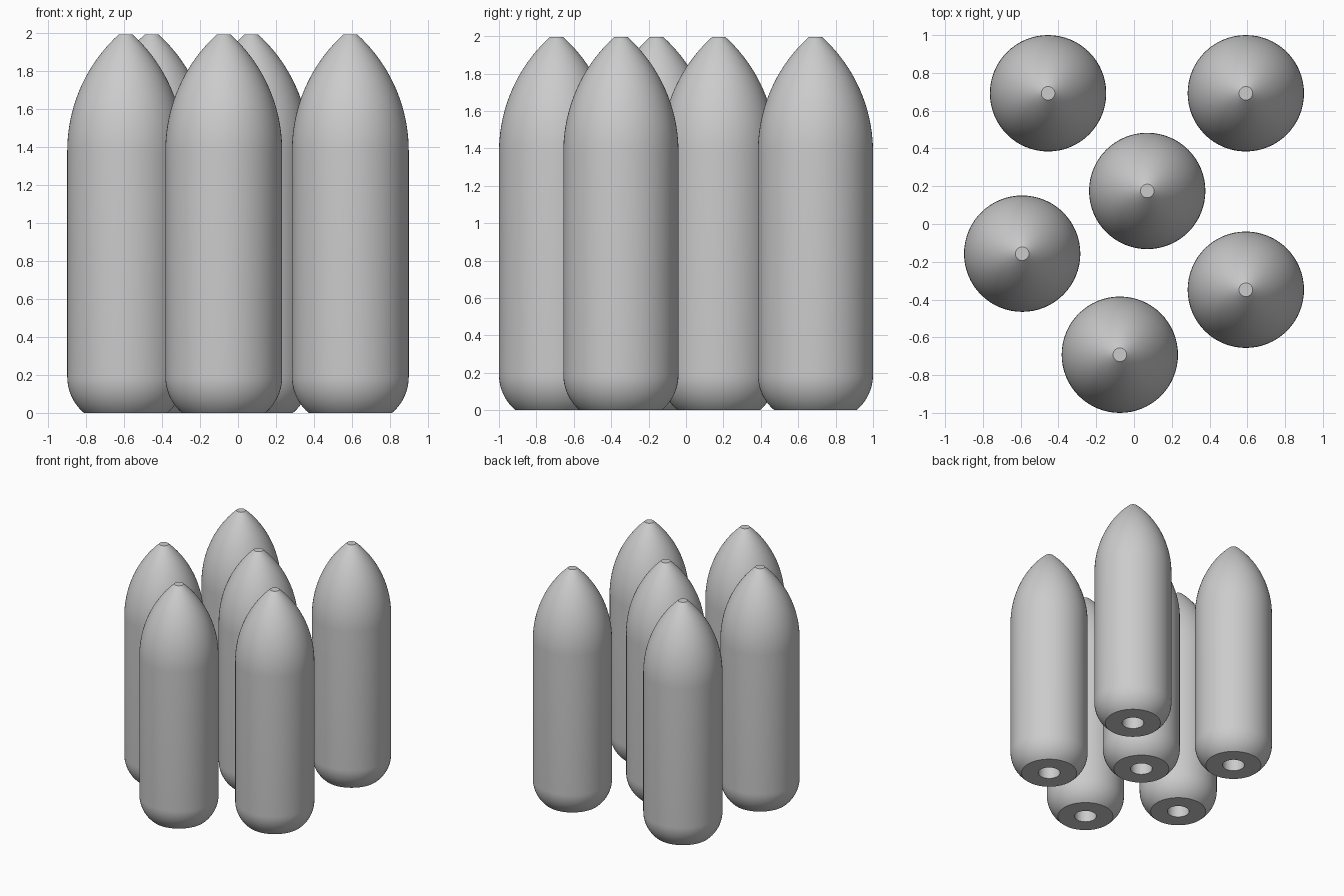
import bpy, bmesh, math

if "Cube" in bpy.data.objects:
    bpy.data.objects.remove(bpy.data.objects["Cube"])

RADIUS, HEIGHT, SEGMENTS = 0.308, 1.995, 64
BASE_R, BASE_H = 0.22, 0.19        # flat foot and height of its rounded edge
TIP_R, NOSE_Z = 0.036, 1.38        # blunt tip and start of the curved nose
BORE_R, BORE_DEPTH = 0.087, 0.3    # socket in the underside

grey = bpy.data.materials.new("plain grey")
grey.diffuse_color = (0.6, 0.6, 0.6, 1)
grey.use_nodes = True
grey.node_tree.nodes["Principled BSDF"].inputs["Base Color"].default_value = grey.diffuse_color


def arc(drop, rise, steps):
    """Points (inset, height) on an arc that starts tangent to the wall."""
    r = (drop ** 2 + rise ** 2) / (2 * drop)
    end = math.asin(rise / r)
    return [(r * (1 - math.cos(end * i / steps)), r * math.sin(end * i / steps))
            for i in range(steps + 1)]


# Half profile from the socket ceiling, around the outside, to the tip
profile = [(0, BORE_DEPTH), (BORE_R, BORE_DEPTH), (BORE_R, 0)]
profile += [(RADIUS - d, BASE_H - h) for d, h in reversed(arc(RADIUS - BASE_R, BASE_H, 10))]
profile += [(RADIUS - d, NOSE_Z + h) for d, h in arc(RADIUS - TIP_R, HEIGHT - NOSE_Z, 20)]
profile += [(0, HEIGHT)]

# Revolve the profile into one shell
bm = bmesh.new()
verts = [bm.verts.new((r, 0, z)) for r, z in profile]
edges = [bm.edges.new(pair) for pair in zip(verts, verts[1:])]
bmesh.ops.spin(bm, geom=verts + edges, cent=(0, 0, 0), axis=(0, 0, 1),
               angle=2 * math.pi, steps=SEGMENTS, use_merge=False)
bmesh.ops.remove_doubles(bm, verts=bm.verts[:], dist=1e-5)
bmesh.ops.recalc_face_normals(bm, faces=bm.faces[:])
mesh = bpy.data.meshes.new("pointed_cylinder")
bm.to_mesh(mesh)
bm.free()
mesh.materials.append(grey)

# Six standing copies
centres = [(-0.455, 0.692), (0.592, 0.692), (0.07, 0.175),
           (-0.592, -0.157), (0.592, -0.348), (-0.075, -0.692)]
for i, (x, y) in enumerate(centres):
    ob = bpy.data.objects.new(f"pointed_cylinder_{i + 1}", mesh)
    ob.location = (x, y, 0)
    bpy.context.collection.objects.link(ob)

# Smooth walls with crisp rims
bpy.context.view_layer.objects.active = ob
ob.select_set(True)
bpy.ops.object.shade_smooth_by_angle(angle=math.radians(30))
